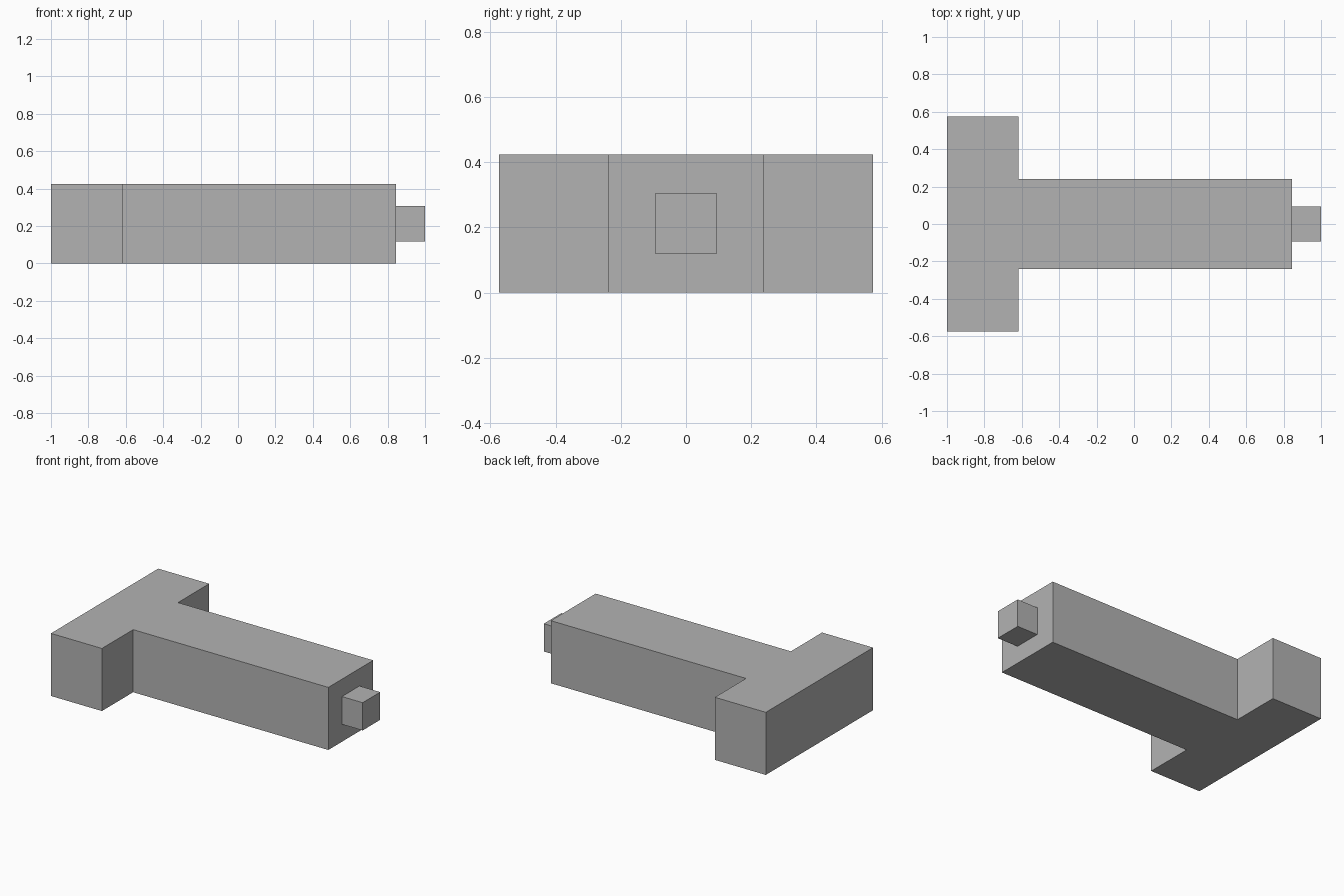
import bpy
import bmesh

cube = bpy.data.objects.get("Cube")
if cube:
    bpy.data.objects.remove(cube, do_unlink=True)

grey = bpy.data.materials.new("plain grey")
grey.use_nodes = True
colour = (0.45, 0.45, 0.45, 1)
grey.diffuse_color = colour
grey.node_tree.nodes["Principled BSDF"].inputs["Base Color"].default_value = colour


def extruded(name, half_outline, bottom, top):
    """Mirror a half outline across y = 0 and extrude it upwards."""
    outline = half_outline + [(x, -y) for x, y in reversed(half_outline)]
    bm = bmesh.new()
    base = bm.faces.new([bm.verts.new((x, y, bottom)) for x, y in outline])
    result = bmesh.ops.extrude_face_region(bm, geom=[base])
    raised = [v for v in result["geom"] if isinstance(v, bmesh.types.BMVert)]
    bmesh.ops.translate(bm, verts=raised, vec=(0, 0, top - bottom))
    bmesh.ops.recalc_face_normals(bm, faces=bm.faces)
    mesh = bpy.data.meshes.new(name)
    bm.to_mesh(mesh)
    bm.free()
    mesh.materials.append(grey)
    obj = bpy.data.objects.new(name, mesh)
    bpy.context.collection.objects.link(obj)
    return obj


head_end, shaft_end, tip_end = -0.618, 0.845, 1.0
head_half, shaft_half, tip_half = 0.574, 0.24, 0.094
height = 0.424

# T-shaped body: wide head and long shaft in one piece
extruded("body", [(-1, head_half), (head_end, head_half),
                  (head_end, shaft_half), (shaft_end, shaft_half)], 0, height)

# Small square peg on the end of the shaft
extruded("end_peg", [(shaft_end, tip_half), (tip_end, tip_half)],
         height / 2 - tip_half, height / 2 + tip_half)
